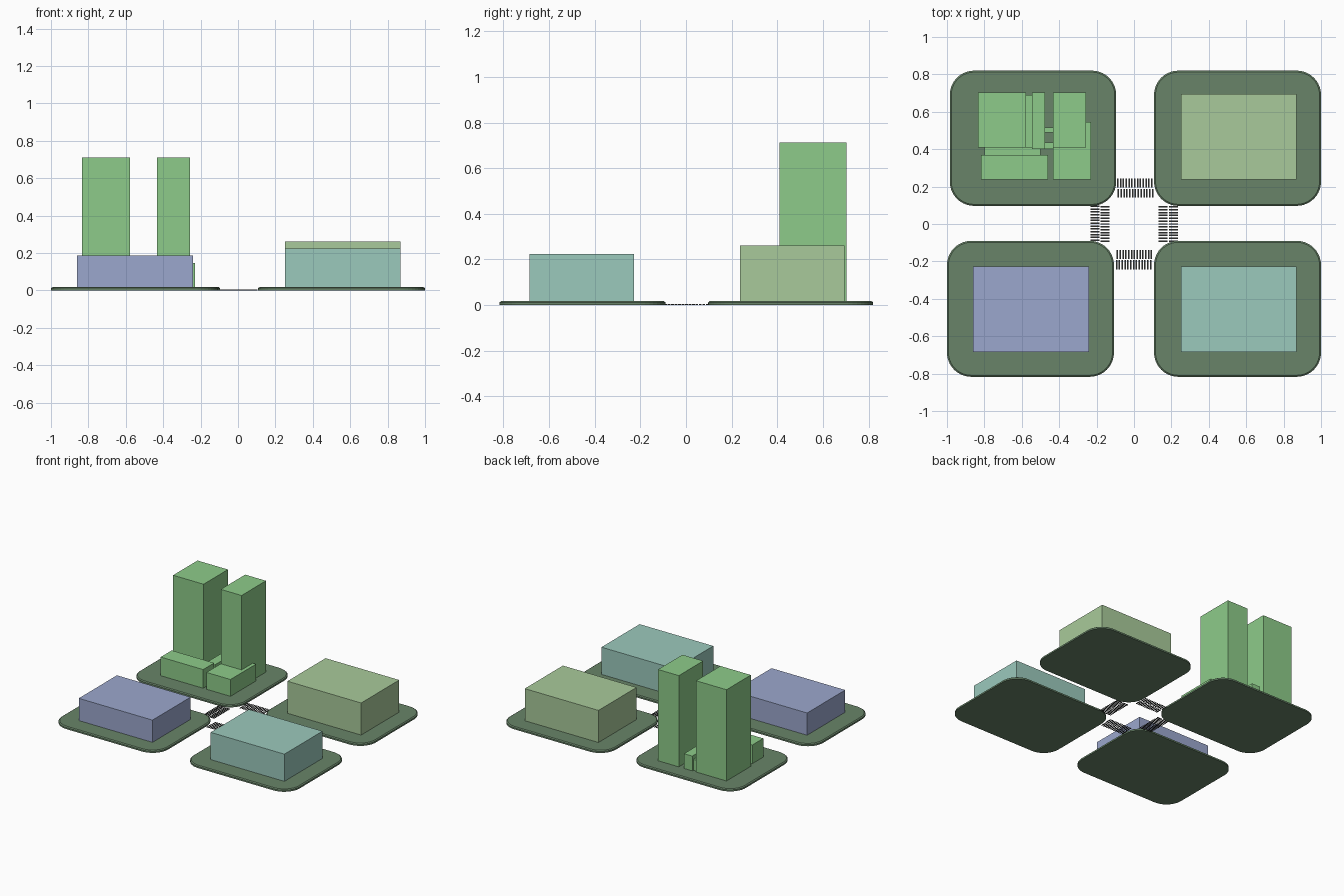
import bpy, bmesh, math

if "Cube" in bpy.data.objects:
    bpy.data.objects.remove(bpy.data.objects["Cube"])


def lin(c):
    return tuple((v / 255) ** 2.2 for v in c) + (1,)


def material(name, rgb):
    m = bpy.data.materials.new(name)
    m.diffuse_color = lin(rgb)
    m.use_nodes = True
    m.node_tree.nodes["Principled BSDF"].inputs["Base Color"].default_value = m.diffuse_color
    return m


GREEN = material("tower_green", (140, 202, 136))
SAGE = material("sage", (167, 201, 153))
TEAL = material("teal", (154, 200, 187))
BLUE = material("blue", (154, 166, 204))
PAVE = material("pavement_green", (104, 131, 104))
PAINT = material("road_marking", (70, 72, 70))


def finish(bm, name, mat):
    bmesh.ops.recalc_face_normals(bm, faces=bm.faces)
    me = bpy.data.meshes.new(name)
    bm.to_mesh(me)
    bm.free()
    me.materials.append(mat)
    ob = bpy.data.objects.new(name, me)
    bpy.context.collection.objects.link(ob)
    return ob


def add_box(bm, x0, x1, y0, y1, z0, z1):
    vs = bmesh.ops.create_cube(bm, size=1)["verts"]
    for v in vs:
        v.co.x = x1 if v.co.x > 0 else x0
        v.co.y = y1 if v.co.y > 0 else y0
        v.co.z = z1 if v.co.z > 0 else z0


def box(name, mat, x0, x1, y0, y1, z1, z0=0.016):
    bm = bmesh.new()
    add_box(bm, x0, x1, y0, y1, z0, z1)
    return finish(bm, name, mat)


# Rounded pavement slab with a chamfered kerb
def slab(name, x0, x1, y0, y1, r=0.13, seg=10):
    bm = bmesh.new()
    rings = []
    for inset, z in ((0, 0), (0, 0.012), (0.008, 0.018)):
        ring = []
        corners = ((x1 - r, y1 - r), (x0 + r, y1 - r), (x0 + r, y0 + r), (x1 - r, y0 + r))
        for k, (cx, cy) in enumerate(corners):
            for i in range(seg + 1):
                a = (k + i / seg) * math.pi / 2
                ring.append(bm.verts.new((cx + (r - inset) * math.cos(a),
                                          cy + (r - inset) * math.sin(a), z)))
        rings.append(ring)
    n = len(rings[0])
    for a, b in zip(rings, rings[1:]):
        for i in range(n):
            bm.faces.new((a[i], a[(i + 1) % n], b[(i + 1) % n], b[i]))
    bm.faces.new(rings[0][::-1])
    bm.faces.new(rings[-1])
    finish(bm, name, PAVE)


slab("pavement_back_left", -0.985, -0.095, 0.097, 0.82)
slab("pavement_back_right", 0.107, 1.0, 0.097, 0.82)
slab("pavement_front_left", -1.0, -0.107, -0.817, -0.09)
slab("pavement_front_right", 0.107, 1.0, -0.817, -0.09)

# Simple block buildings
box("building_back_right", SAGE, 0.25, 0.87, 0.237, 0.695, 0.262)
box("building_front_right", TEAL, 0.25, 0.87, -0.685, -0.227, 0.225)
box("building_front_left", BLUE, -0.86, -0.24, -0.685, -0.227, 0.187)

# Twin towers with low wings and connectors
box("tower_left", GREEN, -0.833, -0.577, 0.41, 0.703, 0.712)
box("tower_right", GREEN, -0.432, -0.257, 0.41, 0.703, 0.712)
box("wing_front_left", GREEN, -0.817, -0.46, 0.238, 0.37, 0.16)
box("wing_front_right", GREEN, -0.432, -0.23, 0.238, 0.545, 0.146)
box("wing_middle", GREEN, -0.545, -0.475, 0.40, 0.703, 0.13)
box("link_middle", GREEN, -0.577, -0.545, 0.40, 0.69, 0.10)
box("link_front", GREEN, -0.80, -0.50, 0.37, 0.41, 0.12)
box("walkway_back", GREEN, -0.475, -0.432, 0.49, 0.515, 0.09)
box("walkway_front", GREEN, -0.475, -0.432, 0.40, 0.435, 0.09)


# Zebra crossings: two rows of stripes on each arm of the junction
def crossing(name, rows, along_x):
    bm = bmesh.new()
    for a0, a1, shift in rows:
        for i in range(13):
            c = (i - 6) * 0.0152 + shift
            s = (c - 0.004, c + 0.004)
            if along_x:
                add_box(bm, *s, a0, a1, 0.001, 0.004)
            else:
                add_box(bm, a0, a1, *s, 0.001, 0.004)
    finish(bm, name, PAINT)


crossing("crossing_north", ((0.142, 0.188, 0.008), (0.195, 0.243, 0.004)), True)
crossing("crossing_south", ((-0.187, -0.138, 0.002), (-0.242, -0.193, -0.002)), True)
crossing("crossing_west", ((-0.232, -0.184, 0.004), (-0.178, -0.132, 0)), False)
crossing("crossing_east", ((0.132, 0.18, 0), (0.186, 0.235, 0)), False)
